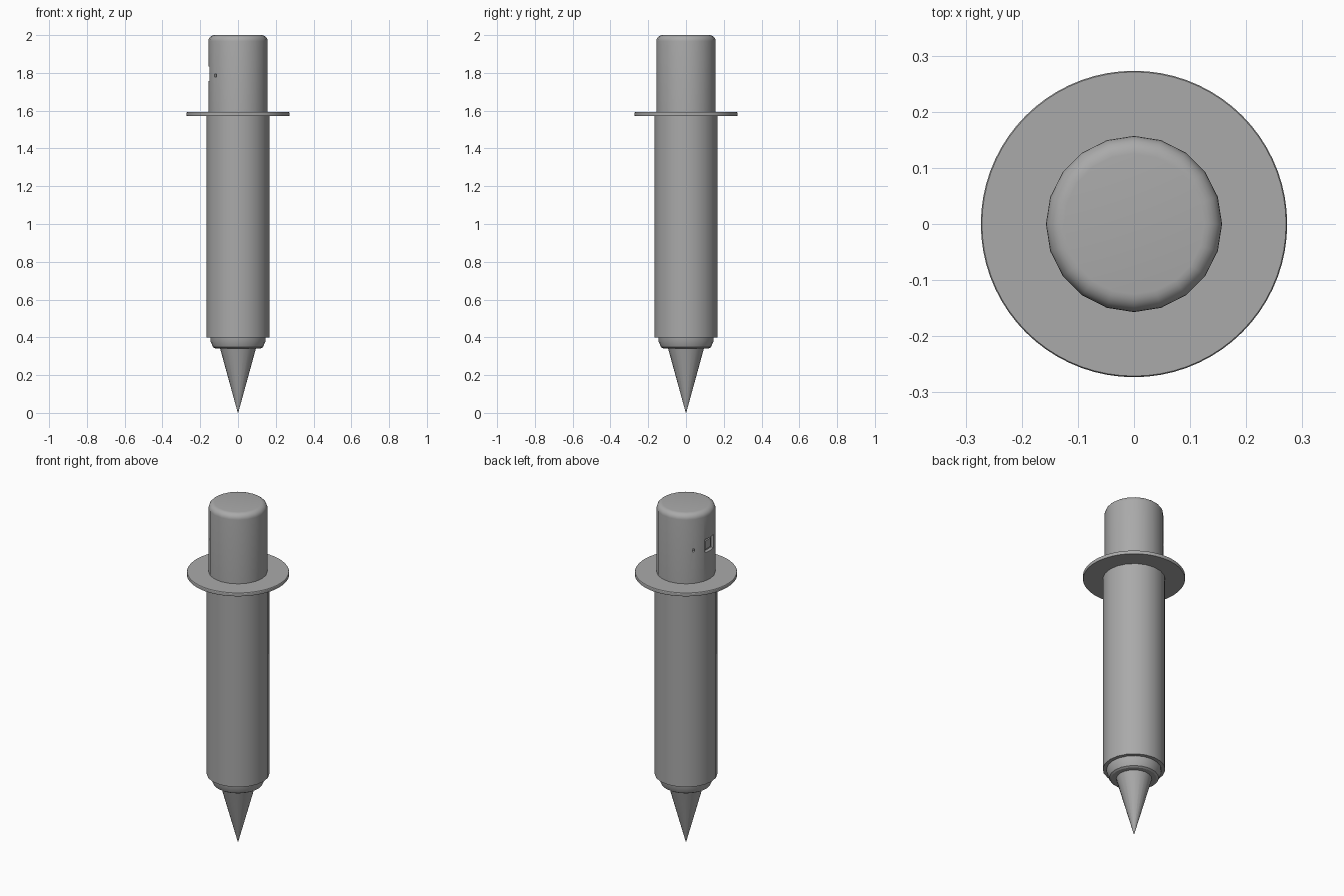
import bpy
import bmesh
from math import cos, sin, pi, radians
from mathutils import Matrix, Vector

cube = bpy.data.objects.get("Cube")
if cube:
    bpy.data.objects.remove(cube, do_unlink=True)

grey = bpy.data.materials.new("plain grey")
grey.use_nodes = True
GREY = (0.4, 0.4, 0.4, 1)
grey.diffuse_color = GREY
grey.node_tree.nodes["Principled BSDF"].inputs["Base Color"].default_value = GREY


def add_object(name, bm):
    bmesh.ops.recalc_face_normals(bm, faces=bm.faces[:])
    mesh = bpy.data.meshes.new(name)
    bm.to_mesh(mesh)
    bm.free()
    mesh.materials.append(grey)
    obj = bpy.data.objects.new(name, mesh)
    bpy.context.collection.objects.link(obj)
    return obj


def smooth(obj):
    bpy.ops.object.select_all(action='DESELECT')
    obj.select_set(True)
    bpy.context.view_layer.objects.active = obj
    bpy.ops.object.shade_smooth_by_angle(angle=radians(30))


def turned(name, profile, sides=20):
    """Closed solid of revolution from (radius, height) points, bottom to top."""
    bm = bmesh.new()
    rings = [[bm.verts.new((r * cos(2 * pi * i / sides), r * sin(2 * pi * i / sides), z))
              for i in range(sides)] for r, z in profile]
    for low, high in zip(rings, rings[1:]):
        for i in range(sides):
            j = (i + 1) % sides
            bm.faces.new((low[i], low[j], high[j], high[i]))
    bm.faces.new(rings[0][::-1])
    bm.faces.new(rings[-1])
    return add_object(name, bm)


def box(name, centre, size, turn=0):
    bm = bmesh.new()
    bmesh.ops.create_cube(bm, size=1, matrix=Matrix.Translation(Vector(centre))
                          @ Matrix.Rotation(turn, 4, 'Z') @ Matrix.Diagonal((*size, 1)))
    return add_object(name, bm)


def cut(target, cutter):
    mod = target.modifiers.new("cut", 'BOOLEAN')
    mod.operation = 'DIFFERENCE'
    mod.solver = 'EXACT'
    mod.object = cutter
    bpy.context.view_layer.objects.active = target
    bpy.ops.object.modifier_apply(modifier=mod.name)
    bpy.data.objects.remove(cutter, do_unlink=True)


# Ground spike, collar, main tube and flange
smooth(turned("spike", [(0.001, 0), (0.096, 0.345)]))
smooth(turned("collar", [(0.122, 0.342), (0.132, 0.348), (0.146, 0.38), (0.146, 0.41)]))
smooth(turned("main_tube", [(0.167, 0.4), (0.167, 1.58)]))
smooth(turned("flange", [(0.271, 1.572), (0.273, 1.575), (0.273, 1.589), (0.271, 1.592)], 72))

# Cap with a rounded top edge
R, EDGE = 0.157, 0.032
rounded = [(R - EDGE + EDGE * cos(a), 2 - EDGE + EDGE * sin(a))
           for a in (pi / 2 * k / 6 for k in range(7))]
cap = turned("cap", [(R, 1.58)] + rounded)

# Square port and two small side holes in the cap
cut(cap, box("port_cutter", (-0.155, 0, 1.796), (0.04, 0.08, 0.078)))
for side in (-1, 1):
    a = pi + side * radians(40)
    cut(cap, box("hole_cutter", (R * cos(a), R * sin(a), 1.786), (0.03, 0.012, 0.016), a))
smooth(cap)

# Small socket standing inside the port
box("port_socket", (-0.139, 0.004, 1.796), (0.014, 0.05, 0.05))
